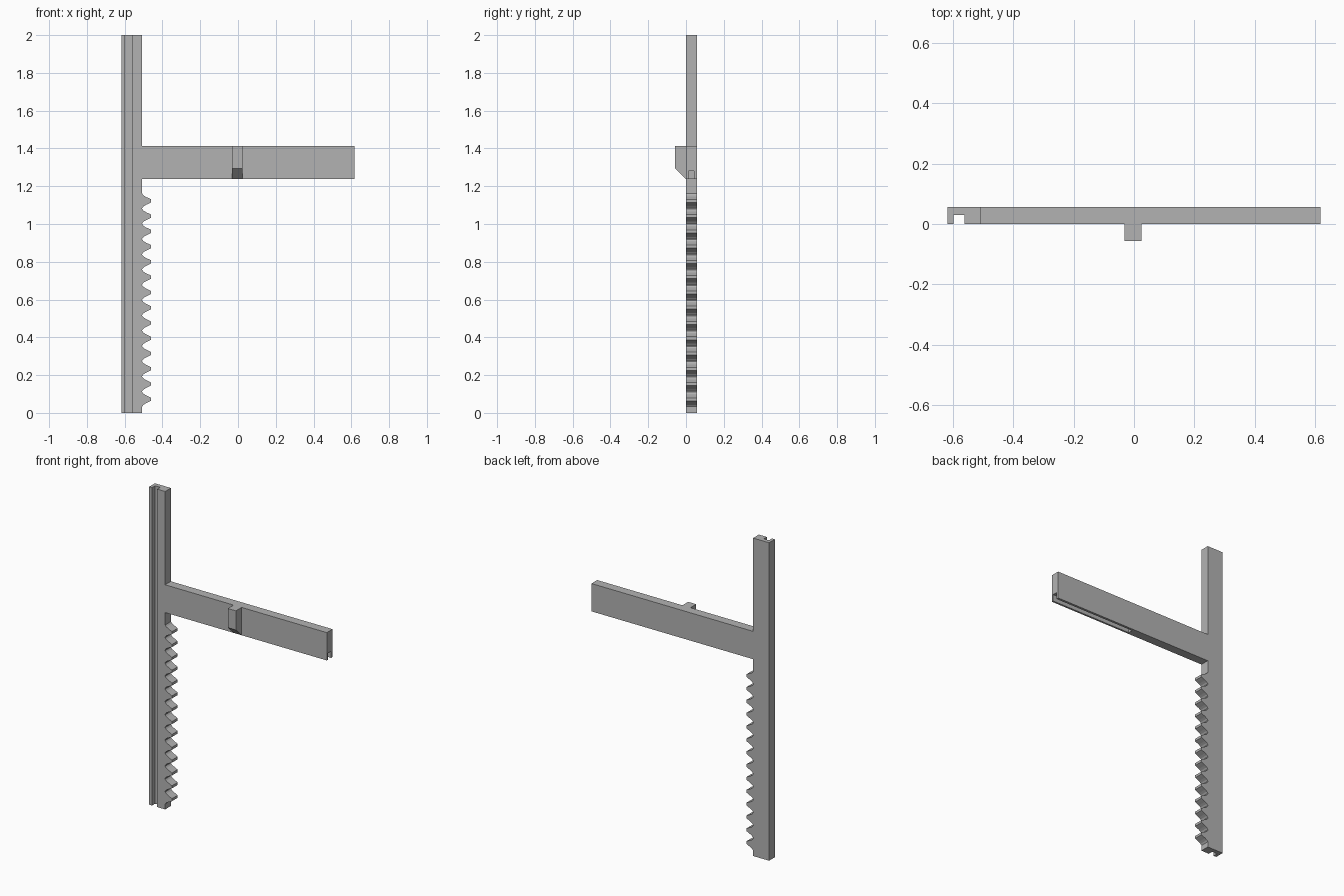
import bpy, bmesh
from mathutils import Vector

cube = bpy.data.objects.get("Cube")
if cube:
    bpy.data.objects.remove(cube, do_unlink=True)

grey = bpy.data.materials.new("plain grey")
grey.use_nodes = True
colour = (0.45, 0.45, 0.45, 1)
grey.diffuse_color = colour
grey.node_tree.nodes["Principled BSDF"].inputs["Base Color"].default_value = colour


def extrude_profile(name, points, offset):
    """Solid made by sweeping a closed outline along the offset."""
    bm = bmesh.new()
    face = bm.faces.new([bm.verts.new(p) for p in points])
    swept = bmesh.ops.extrude_face_region(bm, geom=[face])["geom"]
    verts = [g for g in swept if isinstance(g, bmesh.types.BMVert)]
    bmesh.ops.translate(bm, verts=verts, vec=Vector(offset))
    bmesh.ops.recalc_face_normals(bm, faces=bm.faces)
    mesh = bpy.data.meshes.new(name)
    bm.to_mesh(mesh)
    bm.free()
    mesh.materials.append(grey)
    obj = bpy.data.objects.new(name, mesh)
    bpy.context.collection.objects.link(obj)
    return obj


def box(name, x0, x1, y0, y1, z0, z1):
    base = [(x0, y0, z0), (x1, y0, z0), (x1, y1, z0), (x0, y1, z0)]
    return extrude_profile(name, base, (0, 0, z1 - z0))


def cut(target, cutter):
    """Subtract the cutter, then discard it."""
    cutter.hide_render = True
    mod = target.modifiers.new("cut", "BOOLEAN")
    mod.operation, mod.solver, mod.object = "DIFFERENCE", "EXACT", cutter
    bpy.context.view_layer.objects.active = target
    bpy.ops.object.modifier_apply(modifier=mod.name)
    bpy.data.objects.remove(cutter, do_unlink=True)


LEFT, RIGHT, POST = -0.618, 0.618, -0.507
ARM_LOW, ARM_HIGH, BACK = 1.238, 1.413, 0.057
TEETH, PITCH, FIRST = 14, 0.0808, 0.072

# Outline of the post, rack teeth and arm
flank = [(0, 0.038), (0.007, 0.029), (0.02, 0.021), (0.035, 0.014), (0.047, 0.008)]
outline = [(LEFT, 0), (POST, 0)]
for i in range(TEETH):
    z = FIRST + i * PITCH
    outline += [(POST + d, z - h) for d, h in flank]
    outline += [(POST + d, z + h) for d, h in reversed(flank)]
outline += [(POST, ARM_LOW), (RIGHT, ARM_LOW), (RIGHT, ARM_HIGH),
            (POST, ARM_HIGH), (POST, 2), (LEFT, 2)]
frame = extrude_profile("toothed_post_and_arm",
                        [(x, 0, z) for x, z in outline], (0, BACK, 0))

# Full-height groove in the post, short slot under the arm's free end
cut(frame, box("groove_cutter", -0.598, -0.562, -0.02, 0.03, -0.1, 2.1))
cut(frame, box("slot_cutter", 0.05, 0.7, 0.012, 0.042, 1.2, 1.28))

# Chamfered lug on the front of the arm
lug = [(0, ARM_LOW), (-0.057, ARM_LOW + 0.055), (-0.057, ARM_HIGH), (0, ARM_HIGH)]
extrude_profile("front_lug", [(-0.031, y, z) for y, z in lug], (0.056, 0, 0))
